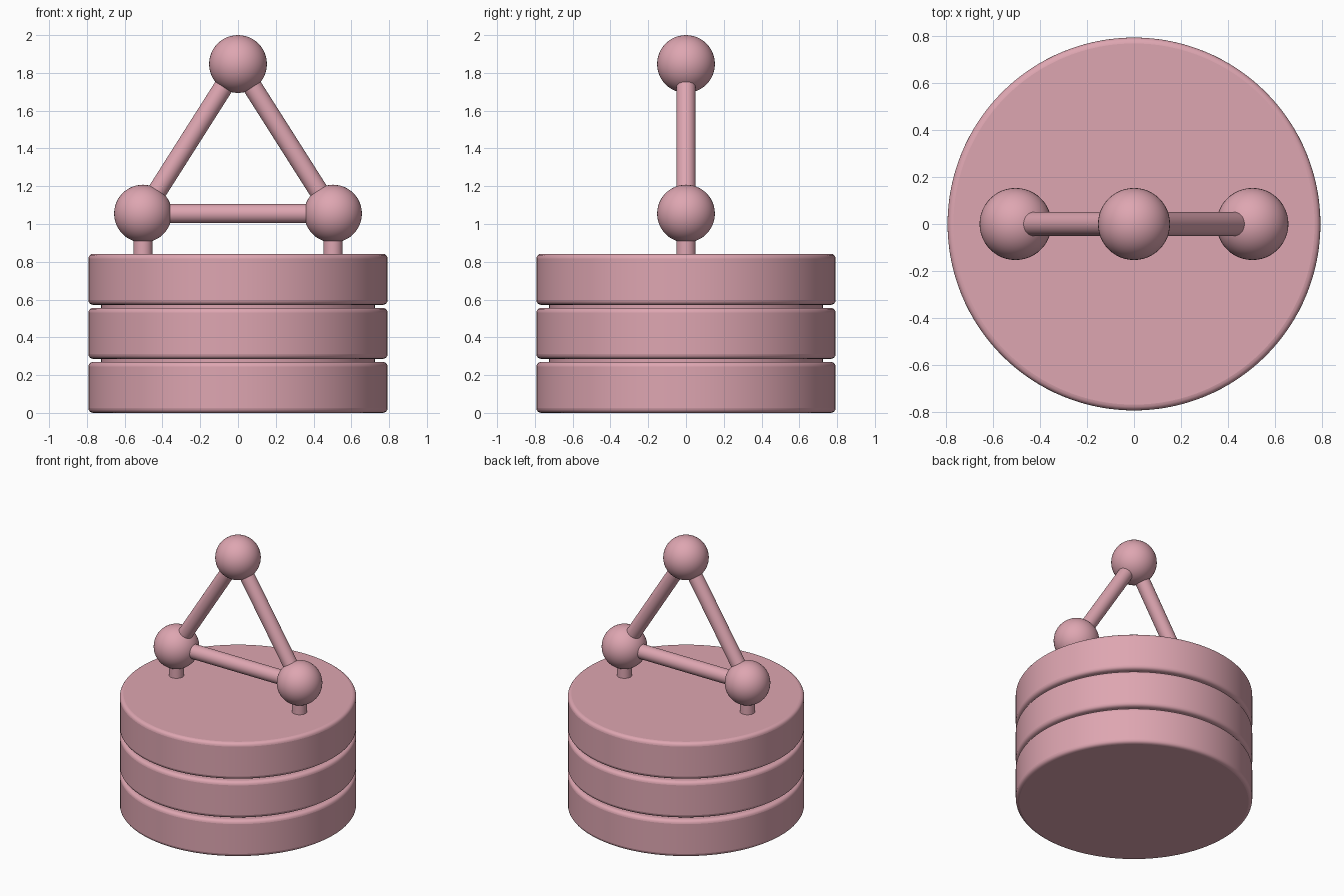
import bpy
import math
from mathutils import Vector

cube = bpy.data.objects.get("Cube")
if cube:
    bpy.data.objects.remove(cube, do_unlink=True)

# Single colour
pink = bpy.data.materials.new("dusty_pink")
pink.use_nodes = True
colour = (0.73, 0.38, 0.44, 1)
pink.diffuse_color = colour
pink.node_tree.nodes["Principled BSDF"].inputs["Base Color"].default_value = colour


def finish(name):
    obj = bpy.context.object
    obj.name = name
    obj.data.materials.append(pink)
    bpy.ops.object.shade_smooth_by_angle(angle=math.radians(35))
    return obj


def rod(name, start, end, radius, sides=48):
    start, end = Vector(start), Vector(end)
    axis = end - start
    bpy.ops.mesh.primitive_cylinder_add(
        vertices=sides, radius=radius, depth=axis.length,
        location=(start + end) / 2,
        rotation=axis.to_track_quat('Z', 'Y').to_euler())
    return finish(name)


def ball(name, centre):
    bpy.ops.mesh.primitive_uv_sphere_add(
        segments=48, ring_count=24, radius=0.153, location=centre)
    return finish(name)


# Stack of three round-edged plates
PLATE_HEIGHT, PITCH = 0.27, 0.286
for i, level in enumerate(("lower", "middle", "upper")):
    z = i * PITCH
    plate = rod(level + "_plate", (0, 0, z), (0, 0, z + PLATE_HEIGHT), 0.792, 128)
    bevel = plate.modifiers.new("rounded_rim", 'BEVEL')
    bevel.width = 0.025
    bevel.segments = 4
    bevel.limit_method = 'ANGLE'
    bevel.angle_limit = math.radians(40)

# Narrower spacers in the gaps between plates
for i, level in enumerate(("lower", "upper")):
    z = i * PITCH + PLATE_HEIGHT
    rod(level + "_spacer", (0, 0, z - 0.02), (0, 0, z + 0.036), 0.725, 128)

# Triangular handle of balls and rods
apex = (0, 0, 1.847)
corners = {"left": (0.503, 0, 1.055), "right": (-0.503, 0, 1.055)}
ball("top_ball", apex)
for side, corner in corners.items():
    ball(side + "_ball", corner)
    rod(side + "_strut", corner, apex, 0.051)
    rod(side + "_post", (corner[0], 0, 0.8), corner, 0.051)
rod("crossbar", corners["right"], corners["left"], 0.051)
